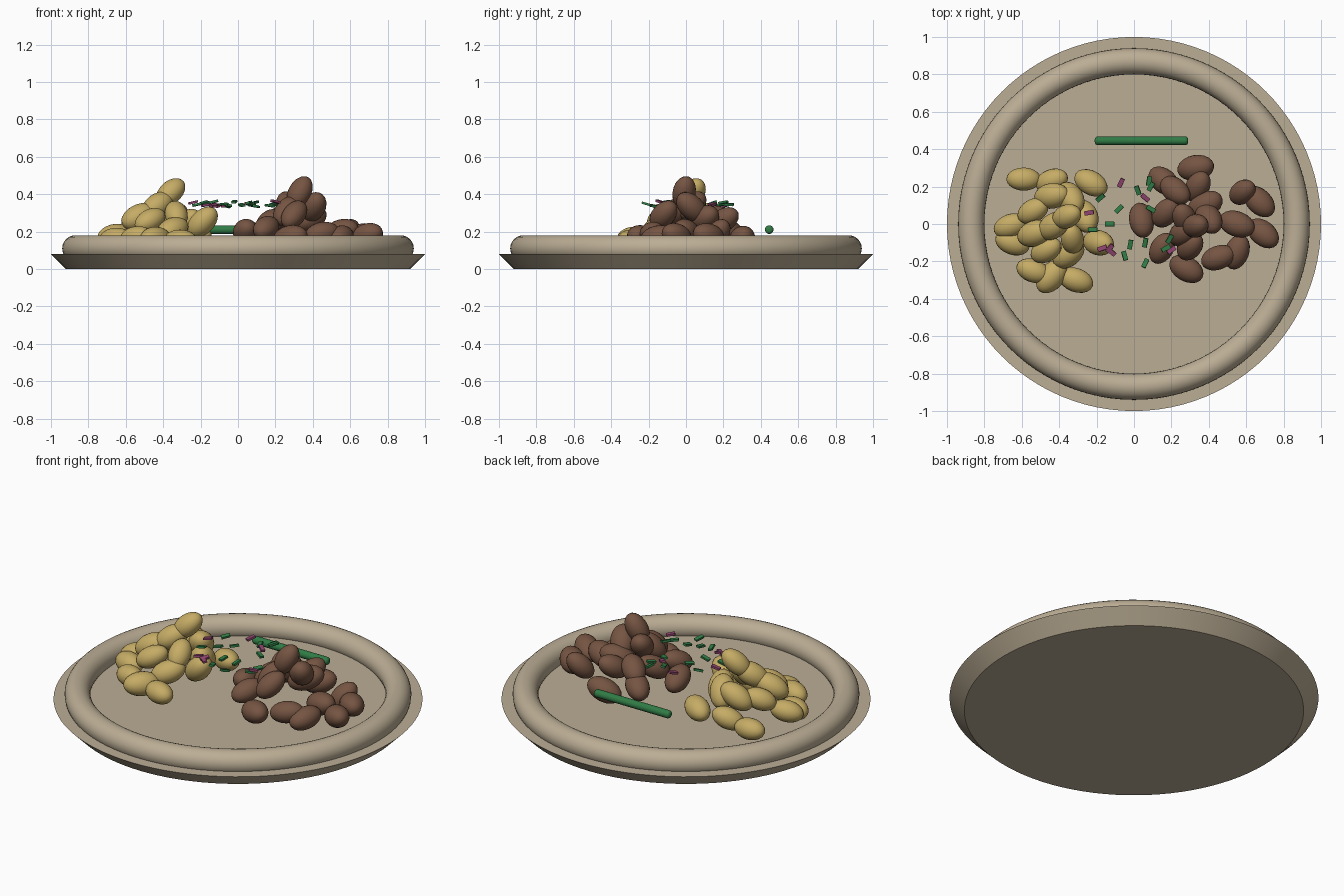
import bpy
import random
from math import radians
from mathutils import Euler

random.seed(4)

default_cube = bpy.data.objects.get("Cube")
if default_cube:
    bpy.data.objects.remove(default_cube, do_unlink=True)


def make_material(name, color):
    material = bpy.data.materials.new(name)
    material.use_nodes = True
    material.diffuse_color = (*color, 1)
    shader = material.node_tree.nodes["Principled BSDF"]
    shader.inputs["Base Color"].default_value = (*color, 1)
    return material


def finish(name, material, smooth=True):
    part = bpy.context.object
    part.name = name
    part.data.name = name
    part.data.materials.append(material)
    if smooth:
        bpy.ops.object.shade_smooth_by_angle(angle=radians(35))
    return part


def copy_part(source, name, location, rotation, scale):
    part = bpy.data.objects.new(name, source.data)
    bpy.context.collection.objects.link(part)
    part.location = location
    part.rotation_euler = rotation
    part.scale = scale
    return part


stoneware = make_material("stoneware", (0.50, 0.42, 0.30))
golden = make_material("golden", (0.56, 0.41, 0.13))
brown = make_material("brown", (0.18, 0.09, 0.055))
green = make_material("green", (0.03, 0.20, 0.06))
purple = make_material("purple", (0.28, 0.06, 0.16))

# Plate: flared disc with a rounded ring on top
bpy.ops.mesh.primitive_cone_add(vertices=96, radius1=0.92, radius2=1,
                                depth=0.08, location=(0, 0, 0.04))
finish("plate_base", stoneware)
bpy.ops.mesh.primitive_torus_add(major_segments=96, minor_segments=24,
                                 major_radius=0.87, minor_radius=0.07,
                                 location=(0, 0, 0.11))
finish("plate_rim", stoneware)

# Green stalk with rounded ends
bpy.ops.mesh.primitive_cylinder_add(vertices=20, radius=0.023, depth=0.5,
                                    location=(0.04, 0.445, 0.21),
                                    rotation=(0, radians(90), 0))
stalk = finish("green_stalk", green)
bevel = stalk.modifiers.new("rounded_ends", "BEVEL")
bevel.width = 0.016
bevel.segments = 4
bevel.limit_method = "ANGLE"


def make_mound(name, material, pieces):
    """Pile of ovals: x, y, z in hundredths, then yaw and pitch in degrees."""
    source = None
    for index, (x, y, z, yaw, pitch) in enumerate(pieces):
        location = (x / 100, y / 100, z / 100)
        rotation = Euler((radians(random.uniform(-20, 20)),
                          radians(-pitch), radians(yaw)))
        grow = random.uniform(0.93, 1.07)
        scale = (0.098 * grow, 0.066 * grow, 0.062 * grow)
        if source is None:
            bpy.ops.mesh.primitive_uv_sphere_add(segments=20, ring_count=12,
                                                 radius=1)
            source = finish(name, material)
            source.location = location
            source.rotation_euler = rotation
            source.scale = scale
        else:
            copy_part(source, f"{name}_{index}", location, rotation, scale)


# Golden pieces on the right side of the plate
make_mound("golden_piece", golden, [
    (-59, 24, 15, 0, 0), (-44, 23, 17, 20, 20), (-23, 22, 17, -30, 10),
    (-44, 15, 27, 10, 30), (-66, -1, 18, 20, 10), (-65, -10, 16, -20, 0),
    (-54, 7, 25, 30, 20), (-34, 14, 27, -60, 40), (-26, 4, 24, -70, 40),
    (-36, 4, 41, 25, 40), (-43, -1, 34, 35, 30), (-53, -5, 28, 20, 25),
    (-33, -8, 29, 100, 40), (-19, -10, 25, -15, 45), (-47, -14, 26, 30, 25),
    (-54, -25, 17, -20, 5), (-44, -28, 16, 50, 0), (-31, -30, 15, -20, 0),
    (-35, -16, 21, 40, 20),
])

# Brown pieces on the left side of the plate
make_mound("brown_piece", brown, [
    (33, 30, 16, 10, 20), (16, 23, 20, -40, 20), (22, 18, 27, -40, 25),
    (34, 20, 26, 60, 30), (58, 17, 19, 40, 45), (67, 12, 18, -45, 10),
    (4, 2, 20, -80, 20), (17, 6, 25, 50, 30), (33, -1, 41, 20, 60),
    (27, 3, 34, 110, 40), (26, -5, 31, 40, 45), (55, 0, 20, -20, 15),
    (69, -5, 18, -40, 15), (15, -13, 22, 60, 20), (30, -12, 29, 50, 40),
    (28, -24, 17, -30, 10), (45, -18, 19, 20, 10), (55, -15, 17, 70, 10),
    (40, 3, 33, -60, 40), (38, 10, 27, 30, 20),
])


def scatter_flakes(name, material, spots):
    """Small flat chips hovering over the food; spots in hundredths."""
    bpy.ops.mesh.primitive_cube_add(size=1)
    source = finish(name, material, smooth=False)
    for index, (x, y, yaw) in enumerate(spots):
        location = (x / 100, y / 100, random.uniform(0.335, 0.36))
        rotation = Euler((radians(random.uniform(-15, 15)),
                          radians(random.uniform(-15, 15)), radians(yaw)))
        scale = (0.05, 0.024, 0.012)
        if index == 0:
            source.location = location
            source.rotation_euler = rotation
            source.scale = scale
        else:
            copy_part(source, f"{name}_{index}", location, rotation, scale)


# Herb and onion garnish
scatter_flakes("herb_flake", green, [
    (-18, 14, 40), (2, 18, -70), (8, 23, 80), (9, 20, 60), (-8, 8, 45),
    (-13, 0, 0), (9, 8, -30), (-22, -3, 0), (-2, -11, 80), (-5, -17, -75),
    (6, -10, 80), (6, -21, 65), (17, -13, 30), (19, -8, 60),
])
scatter_flakes("onion_flake", purple, [
    (-7, 22, 65), (6, 14, -40), (-24, 6, 10), (-17, -13, 20),
    (-13, -13, 50), (-12, -15, -40), (20, -14, 35),
])
